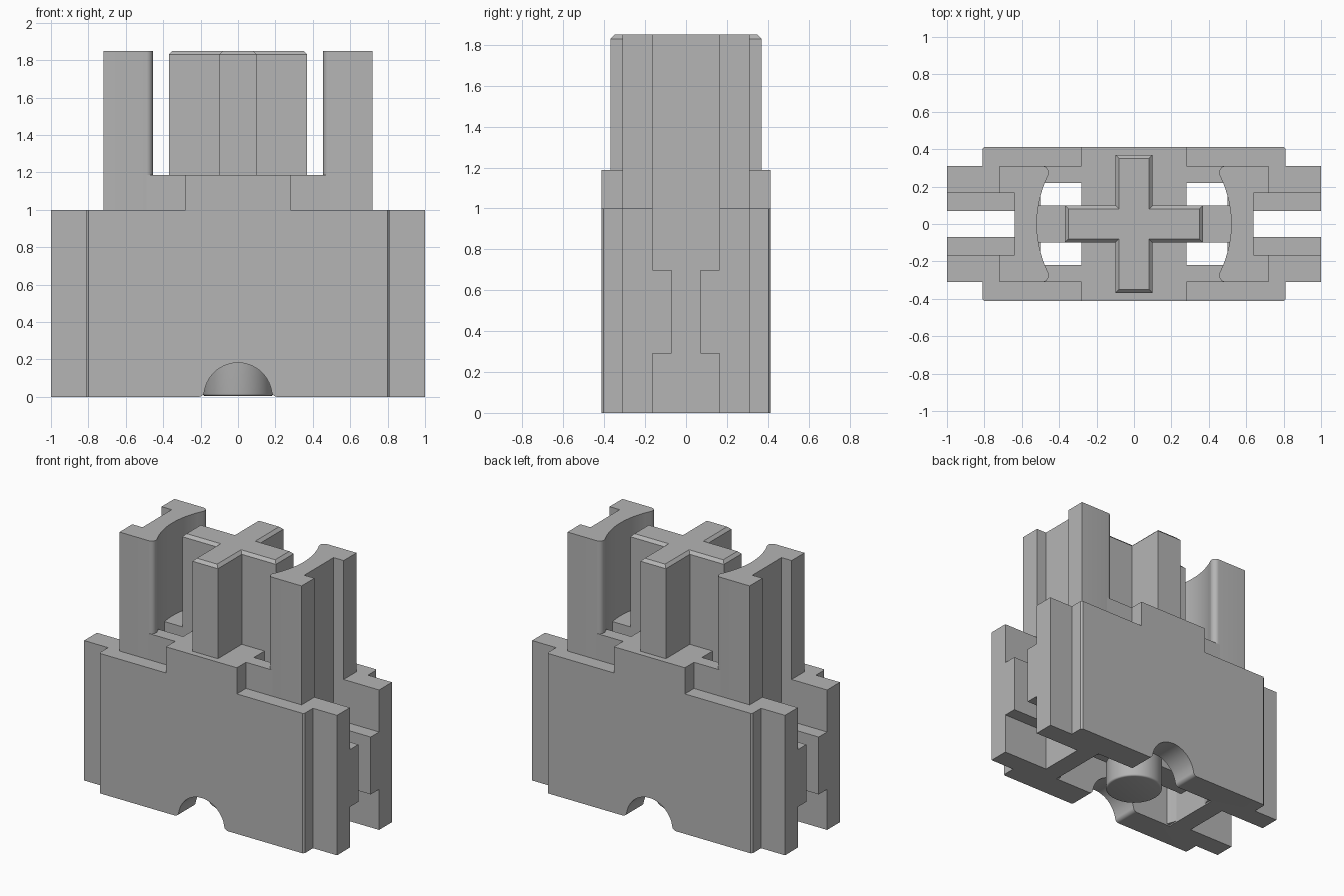
import bpy, bmesh, math

cube = bpy.data.objects.get("Cube")
if cube:
    bpy.data.objects.remove(cube, do_unlink=True)

grey = bpy.data.materials.new("plain grey")
grey.use_nodes = True
colour = (0.46, 0.46, 0.46, 1)
grey.diffuse_color = colour
grey.node_tree.nodes["Principled BSDF"].inputs["Base Color"].default_value = colour


def prism(name, outline, low, high, axis="z", top_bevel=0, corner_bevel=0, bottom_bevel=0, steps=1):
    """Extrude an outline along z, or an x-z outline along y."""
    bm = bmesh.new()
    if axis == "z":
        ring = [bm.verts.new((a, b, low)) for a, b in outline]
        move = (0, 0, high - low)
    else:
        ring = [bm.verts.new((a, low, b)) for a, b in outline]
        move = (0, high - low, 0)
    face = bm.faces.new(ring)
    new = bmesh.ops.extrude_face_region(bm, geom=[face])["geom"]
    bmesh.ops.translate(bm, vec=move, verts=[v for v in new if isinstance(v, bmesh.types.BMVert)])
    bmesh.ops.recalc_face_normals(bm, faces=bm.faces)

    def bevel(test, width):
        if width:
            edges = [e for e in bm.edges if test(*e.verts)]
            bmesh.ops.bevel(bm, geom=edges, offset=width, segments=steps, profile=0.5, affect="EDGES")

    bevel(lambda a, b: min(a.co.z, b.co.z) > high - 0.001, top_bevel)
    bevel(lambda a, b: max(a.co.z, b.co.z) < low + 0.001, bottom_bevel)
    bevel(lambda a, b: abs(a.co.z - b.co.z) > 0.1 and abs(a.co.y) > 0.4, corner_bevel)
    mesh = bpy.data.meshes.new(name)
    bm.to_mesh(mesh)
    bm.free()
    mesh.materials.append(grey)
    obj = bpy.data.objects.new(name, mesh)
    bpy.context.collection.objects.link(obj)
    return obj


def block(name, x0, x1, y0, y1, z0, z1):
    return prism(name, [(x0, y0), (x1, y0), (x1, y1), (x0, y1)], z0, z1)


def activate(obj):
    bpy.ops.object.select_all(action="DESELECT")
    obj.select_set(True)
    bpy.context.view_layer.objects.active = obj


def cut(target, cutter):
    cutter.hide_render = True
    mod = target.modifiers.new("cut", "BOOLEAN")
    mod.operation, mod.solver, mod.object = "DIFFERENCE", "EXACT", cutter
    activate(target)
    bpy.ops.object.modifier_apply(modifier=mod.name)
    bpy.data.objects.remove(cutter, do_unlink=True)


def smooth(obj):
    activate(obj)
    bpy.ops.object.shade_smooth_by_angle(angle=math.radians(35))


def four_way(quarter):
    """Mirror a first-quadrant outline into a closed loop."""
    right = quarter + [(x, -y) for x, y in reversed(quarter)]
    return right + [(-x, y) for x, y in reversed(right)]


def arc(cx, cz, r, start, end, n):
    angles = [math.radians(start + (end - start) * i / n) for i in range(n + 1)]
    return [(cx + r * math.cos(a), cz + r * math.sin(a)) for a in angles]


# Housing with end flanges
housing = prism("housing", four_way([(0.81, 0.413), (0.81, 0.31), (1, 0.31)]), 0, 1, corner_bevel=0.01)
cut(housing, block("pocket_cutter", -0.5, 0.5, -0.22, 0.22, -0.1, 1.1))
for s in (-1, 1):
    x0, x1 = sorted((s * 0.64, s * 1.1))
    cut(housing, block("slot_cutter", x0, x1, -0.07, 0.07, -0.1, 1.1))
    cut(housing, block("lower_slot_cutter", x0, x1, -0.165, 0.165, -0.1, 0.29))
    cut(housing, block("upper_slot_cutter", x0, x1, -0.165, 0.165, 0.7, 1.1))

# Arched notch with flared feet, cut through front and back walls
flare = 0.03
foot = arc(0.18 + flare, flare, flare, 270, 180, 6)
dome = arc(0, 0, 0.182, 12, 168, 24)
arch = [(0.21, -0.1)] + foot + dome + [(-x, z) for x, z in reversed(foot)] + [(-0.21, -0.1)]
cut(housing, prism("arch_cutter", arch, -0.6, 0.6, axis="y"))
smooth(housing)

# Raised deck, core and web
block("raised_deck", -0.28, 0.28, -0.413, 0.413, 1, 1.187)
block("core", -0.28, 0.28, -0.22, 0.22, 0.6, 1.18)
block("web", -0.53, 0.53, -0.1, 0.1, 0.2, 1.186)

# Round post under the core
post = prism("post", arc(0, 0, 0.19, 0, 352.5, 47), 0.005, 0.65, bottom_bevel=0.012, steps=3)
smooth(post)

# Cross-shaped stem
prism("cross_stem", four_way([(0.1, 0.37), (0.1, 0.1), (0.37, 0.1)]), 1.18, 1.85, top_bevel=0.02)

# Guide pillars with a hollow inner face and rounded tips
tip = arc(0.49, 0.275, 0.035, 90, 205, 8)
hollow = [(0.52 - 0.9 * y * y, y) for y in [0.22 - 0.02 * i for i in range(12)]]
half = [(0.64, 0), (0.64, 0.165), (0.72, 0.165), (0.72, 0.31)] + tip + hollow
profile = half[1:] + [(x, -y) for x, y in reversed(half[1:-1])]
for s, side in ((1, "left"), (-1, "right")):
    pillar = prism(side + "_pillar", [(s * x, y) for x, y in profile], 0.01, 1.85)
    smooth(pillar)

# Low walls joining deck and pillars
for sx, side in ((1, "left"), (-1, "right")):
    for sy, end in ((-1, "front"), (1, "back")):
        x0, x1 = sorted((sx * 0.28, sx * 0.5))
        y0, y1 = sorted((sy * 0.22, sy * 0.31))
        block(side + "_" + end + "_wall", x0, x1, y0, y1, 1, 1.187)
